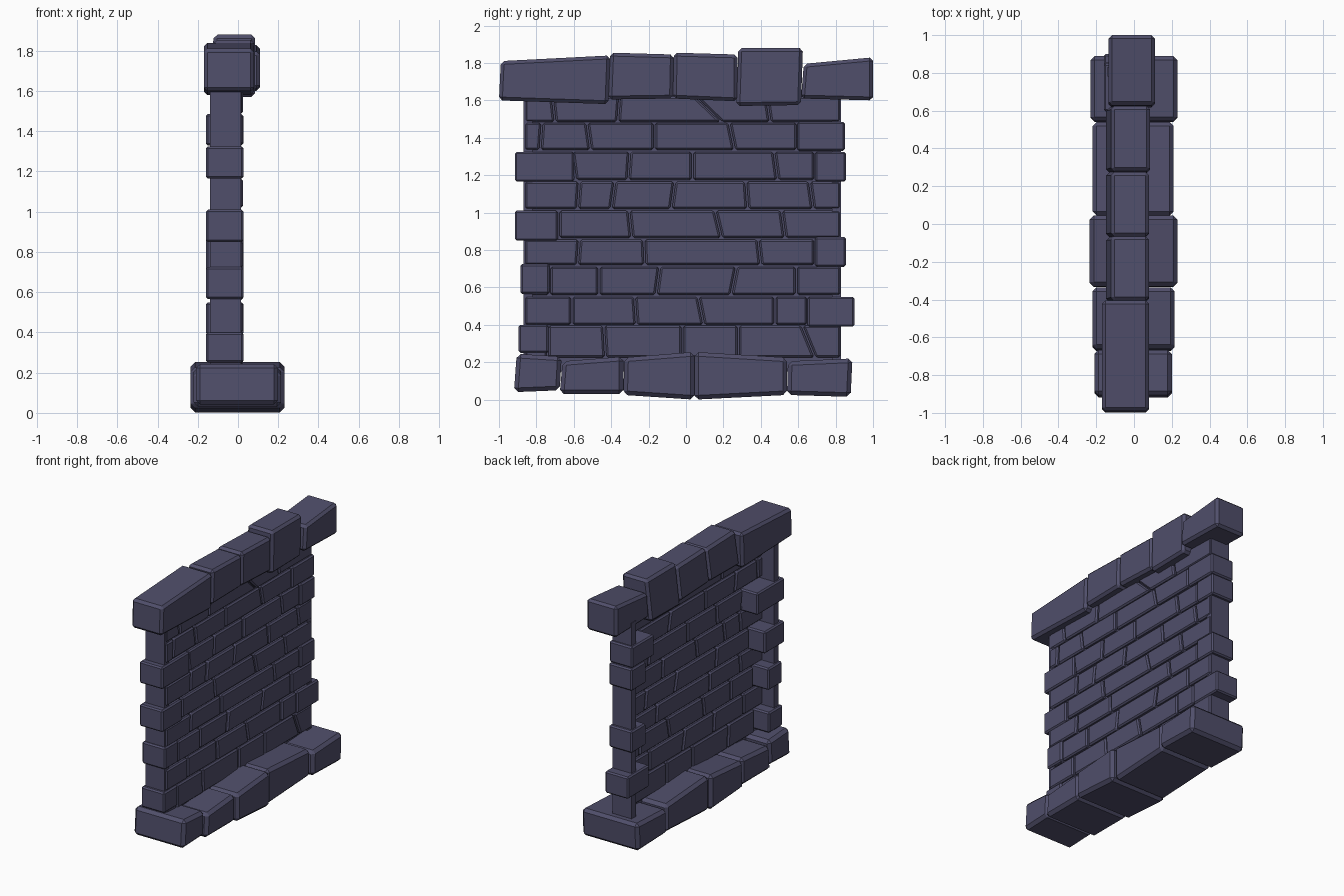
import bpy, bmesh

mat = bpy.data.materials.new("slate purple stone")
mat.diffuse_color = (0.08, 0.077, 0.145, 1)


def block(name, quad, x0, x1, bevel, top_in=0.0):
    """Stone with a (y, z) quad outline, extruded along x, chamfered edges."""
    bm = bmesh.new()
    # top two points (index 2, 3) can lean inward on the -x side
    a = [bm.verts.new((x0 + (top_in if i > 1 else 0), y, z)) for i, (y, z) in enumerate(quad)]
    b = [bm.verts.new((x1, y, z)) for y, z in quad]
    bm.faces.new(a)
    bm.faces.new(b)
    for i in range(4):
        j = (i + 1) % 4
        bm.faces.new((a[i], a[j], b[j], b[i]))
    bmesh.ops.recalc_face_normals(bm, faces=bm.faces)
    if bevel:
        bmesh.ops.bevel(bm, geom=bm.edges[:], offset=bevel, segments=1,
                        affect='EDGES', profile=0.5)
    me = bpy.data.meshes.new(name)
    bm.to_mesh(me)
    bm.free()
    me.materials.append(mat)
    ob = bpy.data.objects.new(name, me)
    bpy.context.collection.objects.link(ob)
    return ob


def rect(y0, y1, z0, z1):
    return [(y0, z0), (y1, z0), (y1, z1), (y0, z1)]


# thin mortar panel and the two deeper end posts
block("mortar_panel", rect(-0.85, 0.81, 0.15, 1.65), -0.018, 0.0, 0)
block("end_post_left", rect(-0.87, -0.82, 0.15, 1.65), -0.14, 0.015, 0)
block("end_post_right", rect(0.78, 0.83, 0.15, 1.65), -0.14, 0.015, 0)

# brick courses: z range, then joints as (bottom y, top y)
E0, E1 = (-0.865, -0.865), (0.83, 0.83)
courses = [
    (0.225, 0.395, [(-.74, -.74), (-.43, -.44), (-.02, -.02), (.28, .28), (.69, .62)]),
    (0.40, 0.55, [(-.61, -.61), (-.265, -.275), (.095, .065), (.475, .475), (.65, .65)]),
    (0.56, 0.71, [(-.73, -.73), (-.465, -.465), (-.16, -.14), (.24, .27), (.59, .59)]),
    (0.72, 0.855, [(-.58, -.57), (-.22, -.225), (.40, .385), (.69, .69)]),
    (0.865, 1.01, [(-.68, -.68), (-.29, -.305), (.19, .155), (.53, .51)]),
    (1.02, 1.165, [(-.58, -.57), (-.40, -.38), (-.08, -.06), (.33, .32), (.68, .66)]),
    (1.175, 1.325, [(-.59, -.61), (-.31, -.30), (.035, .035), (.49, .47), (.69, .69)]),
    (1.335, 1.48, [(-.78, -.77), (-.51, -.53), (-.17, -.17), (.26, .23), (.595, .595)]),
    (1.485, 1.62, [(-.70, -.715), (-.365, -.355), (.19, .05), (.45, .43)]),
]
G = 0.005
for r, (z0, z1, joints) in enumerate(courses):
    js = [E0] + joints + [E1]
    for k, (p, q) in enumerate(zip(js, js[1:])):
        out = 0.02 + 0.004 * ((r + k) % 2)
        block(f"brick_{r}_{k}", [(p[0] + G, z0), (q[0] - G, z0), (q[1] - G, z1), (p[1] + G, z1)],
              -0.04, out, 0.01)

# deep corner stones at both ends
for i, (y0, y1, z0, z1) in enumerate([
        (-.895, -.735, .25, .40), (-.885, -.73, .565, .725), (-.915, -.685, .85, 1.01),
        (-.915, -.60, 1.165, 1.325),
        (.65, .90, .39, .55), (.69, .855, .71, .87), (.69, .855, 1.165, 1.325),
        (.595, .85, 1.33, 1.485)]):
    block(f"corner_stone_{i}", rect(y0, y1, z0, z1), -0.16, 0.028, 0.01)

# wide plinth stones
plinth = [
    (-.21, .20, [(-.92, .04), (-.675, .05), (-.665, .23), (-.905, .245)]),
    (-.22, .215, [(-.675, .03), (-.335, .03), (-.335, .23), (-.66, .205)]),
    (-.235, .23, [(-.335, .025), (.045, .0), (.045, .255), (-.33, .225)]),
    (-.22, .21, [(.045, .0), (.54, .025), (.54, .225), (.045, .255)]),
    (-.23, .23, [(.54, .025), (.88, .015), (.89, .22), (.545, .205)]),
]
for i, (x0, x1, quad) in enumerate(plinth):
    block(f"plinth_stone_{i}", quad, x0, x1, 0.022)

# coping stones along the top
coping = [
    (-.17, .08, 0, [(-1.0, 1.6), (-.415, 1.58), (-.405, 1.84), (-.99, 1.81)]),
    (-.15, .08, .03, [(-.415, 1.605), (-.07, 1.61), (-.065, 1.845), (-.405, 1.855)]),
    (-.15, .08, .03, [(-.07, 1.61), (.275, 1.595), (.275, 1.845), (-.065, 1.855)]),
    (-.15, .085, .03, [(.27, 1.57), (.615, 1.575), (.625, 1.88), (.28, 1.88)]),
    (-.135, .11, 0, [(.615, 1.61), (1.0, 1.6), (1.0, 1.83), (.63, 1.795)]),
]
for i, (x0, x1, lean, quad) in enumerate(coping):
    block(f"coping_stone_{i}", quad, x0, x1, 0.018, lean)
